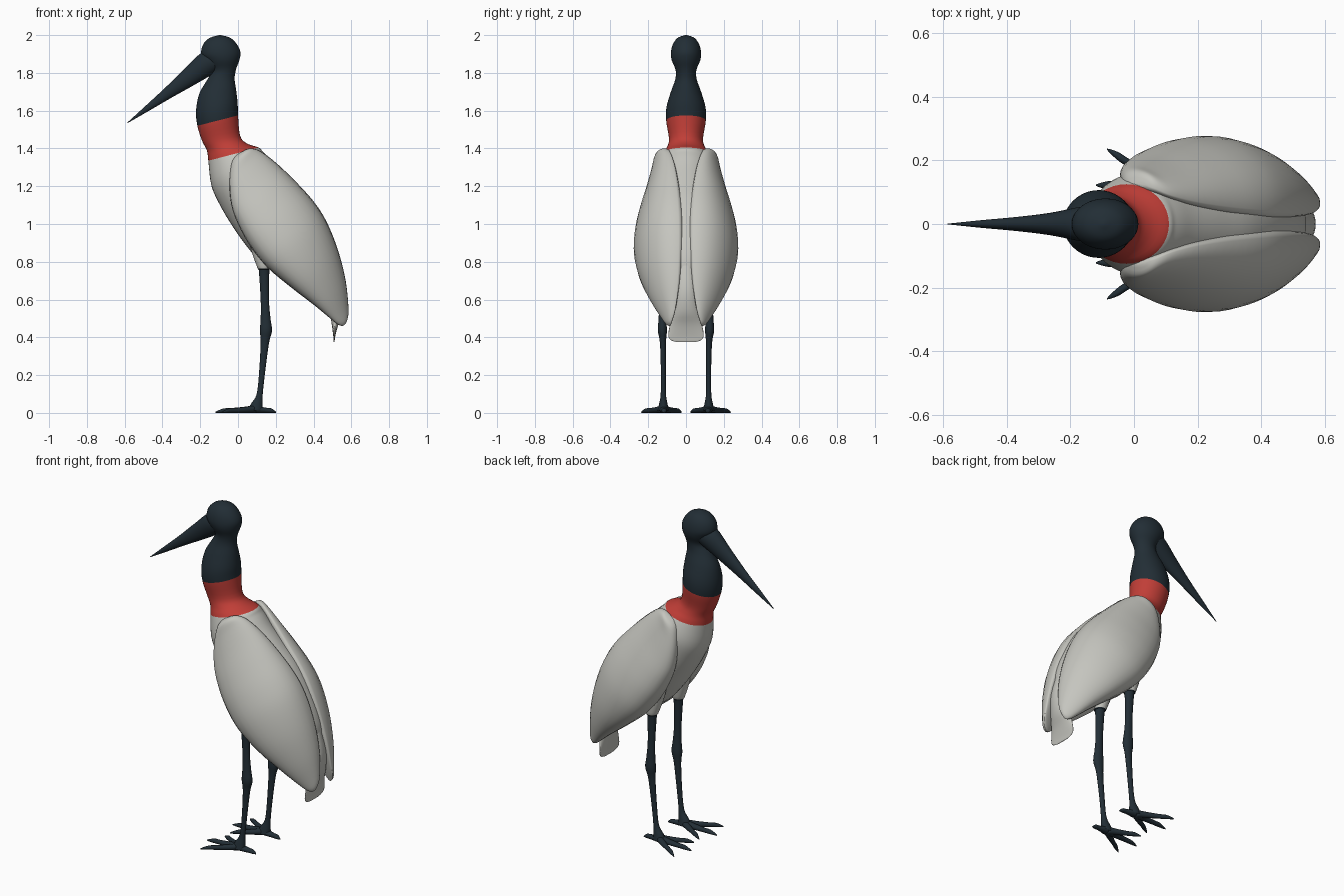
import bpy, bmesh, math
from mathutils import Vector


def material(name, rgb):
    m = bpy.data.materials.new(name)
    m.diffuse_color = (*rgb, 1)
    return m


DARK = material("dark slate", (0.016, 0.027, 0.036))
RED = material("collar red", (0.53, 0.048, 0.038))
WHITE = material("feather grey white", (0.56, 0.56, 0.52))


def spline(rows, k):
    """Catmull-Rom interpolation through the station rows."""
    out = []
    n = len(rows)
    for i in range(n - 1):
        a, b, c, d = rows[max(i - 1, 0)], rows[i], rows[i + 1], rows[min(i + 2, n - 1)]
        for j in range(k):
            t = j / k
            out.append([0.5 * (2 * q + (r - p) * t + (2 * p - 5 * q + 4 * r - s) * t * t
                               + (3 * q - p - 3 * r + s) * t ** 3)
                        for p, q, r, s in zip(a, b, c, d)])
    out.append(list(rows[-1]))
    return out


def loft(name, rows, bands, side=1, k=4, n=28, power=1.0):
    """Skin rings; row = front x,z / back x,z / front y / back y / outer and inner bulge.
    bands = (material, first station) pairs."""
    bm = bmesh.new()
    rings = []
    for fx, fz, bx, bz, fy, by, wo, wi in spline(rows, k):
        f, b = Vector((fx, fy, fz)), Vector((bx, by, bz))
        ring = []
        for i in range(n):
            a = math.tau * i / n
            s = math.sin(a)
            p = f.lerp(b, (1 - math.cos(a)) / 2)
            p.y += math.copysign(abs(s) ** power, s) * max(wo if s > 0 else wi, 0.0005)
            p.y *= side
            ring.append(bm.verts.new(p))
        rings.append(ring)
    for r, (lo, hi) in enumerate(zip(rings, rings[1:])):
        index = max(i for i, band in enumerate(bands) if r >= band[1] * k)
        for i in range(n):
            j = (i + 1) % n
            bm.faces.new((lo[i], lo[j], hi[j], hi[i])).material_index = index
    bm.faces.new(rings[0])
    bm.faces.new(rings[-1]).material_index = len(bands) - 1
    bmesh.ops.recalc_face_normals(bm, faces=bm.faces)
    me = bpy.data.meshes.new(name)
    bm.to_mesh(me)
    bm.free()
    for mat, _ in bands:
        me.materials.append(mat)
    ob = bpy.data.objects.new(name, me)
    bpy.context.collection.objects.link(ob)
    me.shade_smooth()
    return ob


def centred(rows):
    return [(fx, fz, bx, bz, 0, 0, w, w) for fx, fz, bx, bz, w in rows]


# Body, red collar, neck and head in one skin, from rump to crown
loft("body_neck_head", centred([
    (0.48, 0.55, 0.52, 0.60, 0.03),
    (0.36, 0.63, 0.54, 0.79, 0.12),
    (0.24, 0.72, 0.47, 0.98, 0.16),
    (0.12, 0.80, 0.385, 1.12, 0.18),
    (0.04, 0.89, 0.29, 1.22, 0.18),
    (-0.03, 0.99, 0.20, 1.31, 0.17),
    (-0.09, 1.09, 0.155, 1.36, 0.165),
    (-0.14, 1.20, 0.13, 1.385, 0.155),
    (-0.157, 1.335, 0.11, 1.405, 0.125),
    (-0.165, 1.39, 0.05, 1.425, 0.10),
    (-0.19, 1.44, 0.012, 1.465, 0.09),
    (-0.215, 1.52, 0.0, 1.575, 0.105),
    (-0.222, 1.60, -0.002, 1.64, 0.103),
    (-0.205, 1.69, -0.01, 1.71, 0.08),
    (-0.165, 1.76, -0.018, 1.77, 0.057),
    (-0.14, 1.81, -0.01, 1.82, 0.055),
    (-0.17, 1.86, 0.008, 1.87, 0.075),
    (-0.195, 1.90, 0.013, 1.91, 0.08),
    (-0.185, 1.95, -0.005, 1.95, 0.07),
    (-0.15, 1.985, -0.04, 1.985, 0.045),
    (-0.10, 2.0, -0.09, 2.0, 0.005)]),
    [(WHITE, 0), (RED, 8), (DARK, 11)], n=40)

# Long pointed beak
loft("beak", centred([
    (-0.07, 1.83, -0.12, 1.93, 0.06),
    (-0.13, 1.795, -0.195, 1.905, 0.055),
    (-0.23, 1.737, -0.285, 1.82, 0.036),
    (-0.35, 1.67, -0.39, 1.717, 0.022),
    (-0.47, 1.60, -0.49, 1.625, 0.012),
    (-0.585, 1.534, -0.586, 1.537, 0.001)]), [(DARK, 0)])

# Short tail fan hanging between the wing tips
loft("tail", centred([
    (0.46, 0.82, 0.52, 0.85, 0.04),
    (0.48, 0.66, 0.568, 0.67, 0.06),
    (0.485, 0.55, 0.562, 0.55, 0.07),
    (0.496, 0.47, 0.532, 0.47, 0.085),
    (0.504, 0.41, 0.516, 0.41, 0.094),
    (0.506, 0.385, 0.512, 0.385, 0.08),
    (0.507, 0.374, 0.510, 0.374, 0.045)]), [(WHITE, 0)])

# Folded wing: lower edge x,z / upper edge x,z / lower y / upper y / widest y
WING = [
    (-0.01, 1.365, 0.04, 1.393, 0.12, 0.12, 0.13),
    (-0.035, 1.32, 0.07, 1.40, 0.13, 0.11, 0.165),
    (-0.045, 1.22, 0.12, 1.385, 0.145, 0.09, 0.18),
    (-0.035, 1.10, 0.20, 1.325, 0.15, 0.07, 0.205),
    (0.0, 1.00, 0.30, 1.23, 0.15, 0.055, 0.235),
    (0.06, 0.89, 0.40, 1.12, 0.15, 0.045, 0.26),
    (0.15, 0.775, 0.47, 1.01, 0.15, 0.04, 0.265),
    (0.28, 0.665, 0.53, 0.86, 0.145, 0.04, 0.235),
    (0.41, 0.565, 0.57, 0.70, 0.125, 0.045, 0.178),
    (0.51, 0.482, 0.585, 0.55, 0.10, 0.06, 0.118),
    (0.54, 0.463, 0.578, 0.49, 0.09, 0.075, 0.10),
    (0.555, 0.46, 0.565, 0.468, 0.085, 0.08, 0.087)]

# Leg: x, z, half depth, y, half width
LEG = [
    (0.135, 0.95, 0.085, 0.115, 0.055),
    (0.13, 0.86, 0.06, 0.12, 0.048),
    (0.137, 0.765, 0.033, 0.125, 0.034),
    (0.138, 0.755, 0.028, 0.125, 0.024),
    (0.142, 0.60, 0.022, 0.125, 0.017),
    (0.146, 0.50, 0.026, 0.125, 0.02),
    (0.148, 0.435, 0.032, 0.125, 0.024),
    (0.142, 0.37, 0.022, 0.122, 0.016),
    (0.128, 0.22, 0.016, 0.12, 0.013),
    (0.115, 0.10, 0.016, 0.12, 0.014),
    (0.10, 0.05, 0.03, 0.12, 0.022),
    (0.09, 0.012, 0.04, 0.12, 0.03)]

# Toe tips x, y
TOES = {"middle_toe": (-0.12, 0.122), "outer_toe": (-0.085, 0.235),
        "inner_toe": (-0.07, 0.025), "hind_toe": (0.20, 0.115)}

for side, label in ((1, "left"), (-1, "right")):
    loft(label + "_wing",
         [(vx, vz, tx, tz, vy, ty, out - (vy + ty) / 2, 0.3 * (out - (vy + ty) / 2))
          for vx, vz, tx, tz, vy, ty, out in WING],
         [(WHITE, 0)], side, power=0.8)
    loft(label + "_leg", [(x - d, z, x + d, z, y, y, w, w) for x, z, d, y, w in LEG],
         [(WHITE, 0), (DARK, 2)], side, n=16)
    for toe, (tx, ty) in TOES.items():
        rows = []
        for t, top, w in ((0, 0.042, 0.024), (0.3, 0.032, 0.02), (0.6, 0.026, 0.014),
                          (0.78, 0.024, 0.014), (0.92, 0.014, 0.008), (1, 0.006, 0.002)):
            x, y = 0.095 + (tx - 0.095) * t, 0.12 + (ty - 0.12) * t
            rows.append((x, 0.0, x, top, y, y, w, w))
        loft(f"{label}_{toe}", rows, [(DARK, 0)], side, k=3, n=12)
